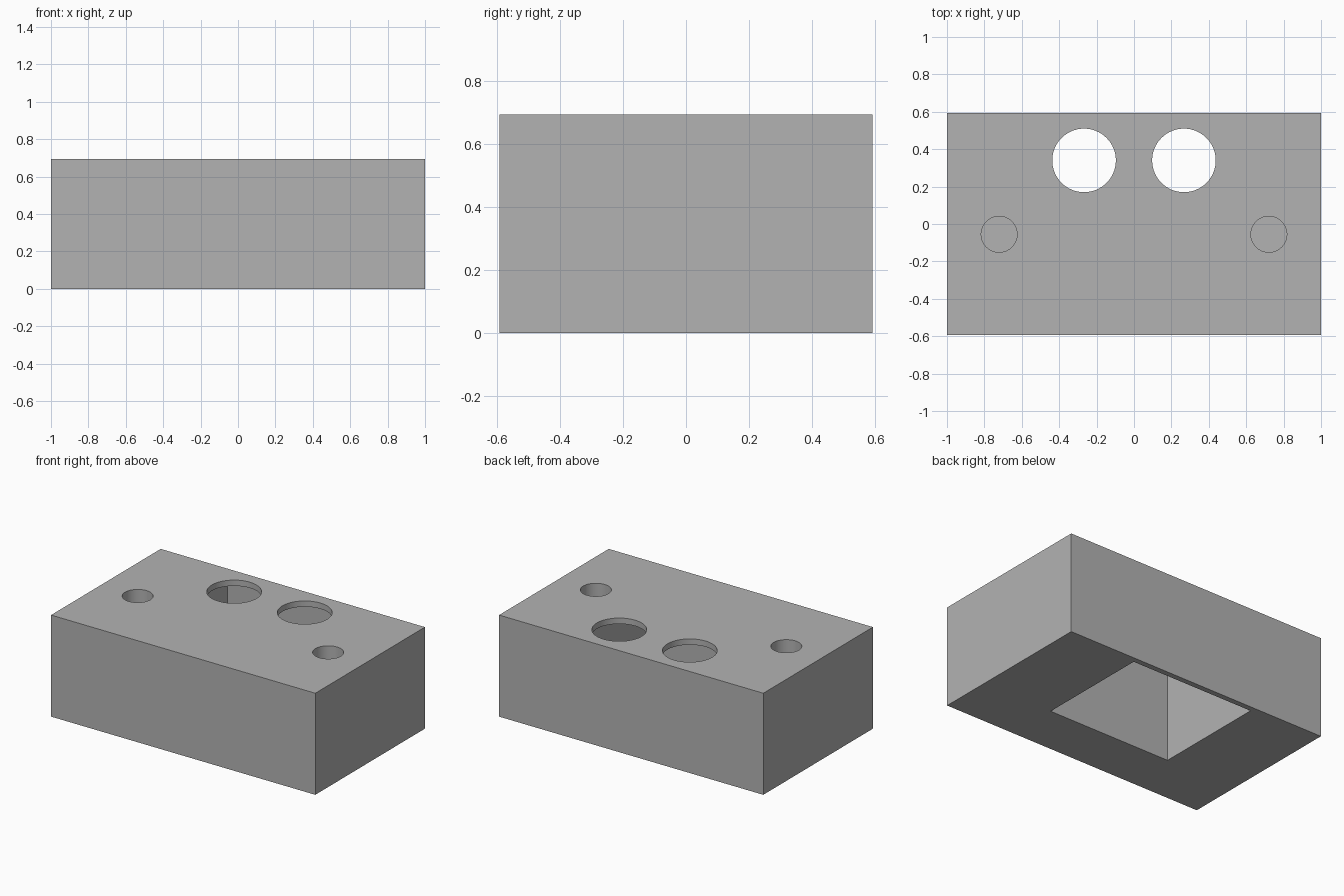
import bpy

default = bpy.data.objects.get("Cube")
if default:
    bpy.data.objects.remove(default)

WIDTH, DEPTH, HEIGHT = 2.0, 1.185, 0.695
TOP_PLATE = 0.04       # thickness left above the pocket
BLIND_DEPTH = 0.35     # depth of the small holes

grey = bpy.data.materials.new("plain grey")
grey.use_nodes = True
colour = (0.45, 0.45, 0.45, 1)
grey.diffuse_color = colour
grey.node_tree.nodes["Principled BSDF"].inputs["Base Color"].default_value = colour


def box(name, x0, x1, y0, y1, z0, z1):
    bpy.ops.mesh.primitive_cube_add(
        size=1, location=((x0 + x1) / 2, (y0 + y1) / 2, (z0 + z1) / 2))
    obj = bpy.context.object
    obj.name = name
    obj.scale = (x1 - x0, y1 - y0, z1 - z0)
    bpy.ops.object.transform_apply(location=True, rotation=False, scale=True)
    return obj


def drill(name, x, y, radius, z0, z1):
    bpy.ops.mesh.primitive_cylinder_add(
        vertices=64, radius=radius, depth=z1 - z0, location=(x, y, (z0 + z1) / 2))
    bpy.context.object.name = name
    return bpy.context.object


def cut(body, cutter):
    cutter.hide_render = True
    mod = body.modifiers.new(cutter.name, "BOOLEAN")
    mod.operation = "DIFFERENCE"
    mod.solver = "EXACT"
    mod.object = cutter
    bpy.context.view_layer.objects.active = body
    bpy.ops.object.modifier_apply(modifier=mod.name)
    bpy.data.objects.remove(cutter)


# Solid block
block = box("housing_block", -WIDTH / 2, WIDTH / 2, -DEPTH / 2, DEPTH / 2, 0, HEIGHT)
block.data.materials.append(grey)

# Rectangular pocket open at the bottom
cut(block, box("pocket_cutter", -0.468, 0.468, -0.238, 0.555, -0.1, HEIGHT - TOP_PLATE))

# Mirrored pairs: large holes into the pocket, small blind holes beside it
for side in (-1, 1):
    cut(block, drill("large_hole_cutter", side * 0.267, 0.34, 0.17, 0.5, HEIGHT + 0.1))
    cut(block, drill("small_hole_cutter", side * 0.721, -0.055, 0.096,
                     HEIGHT - BLIND_DEPTH, HEIGHT + 0.1))

# Smooth hole walls, sharp edges elsewhere
bpy.ops.object.select_all(action="DESELECT")
block.select_set(True)
bpy.context.view_layer.objects.active = block
bpy.ops.object.shade_smooth_by_angle()
